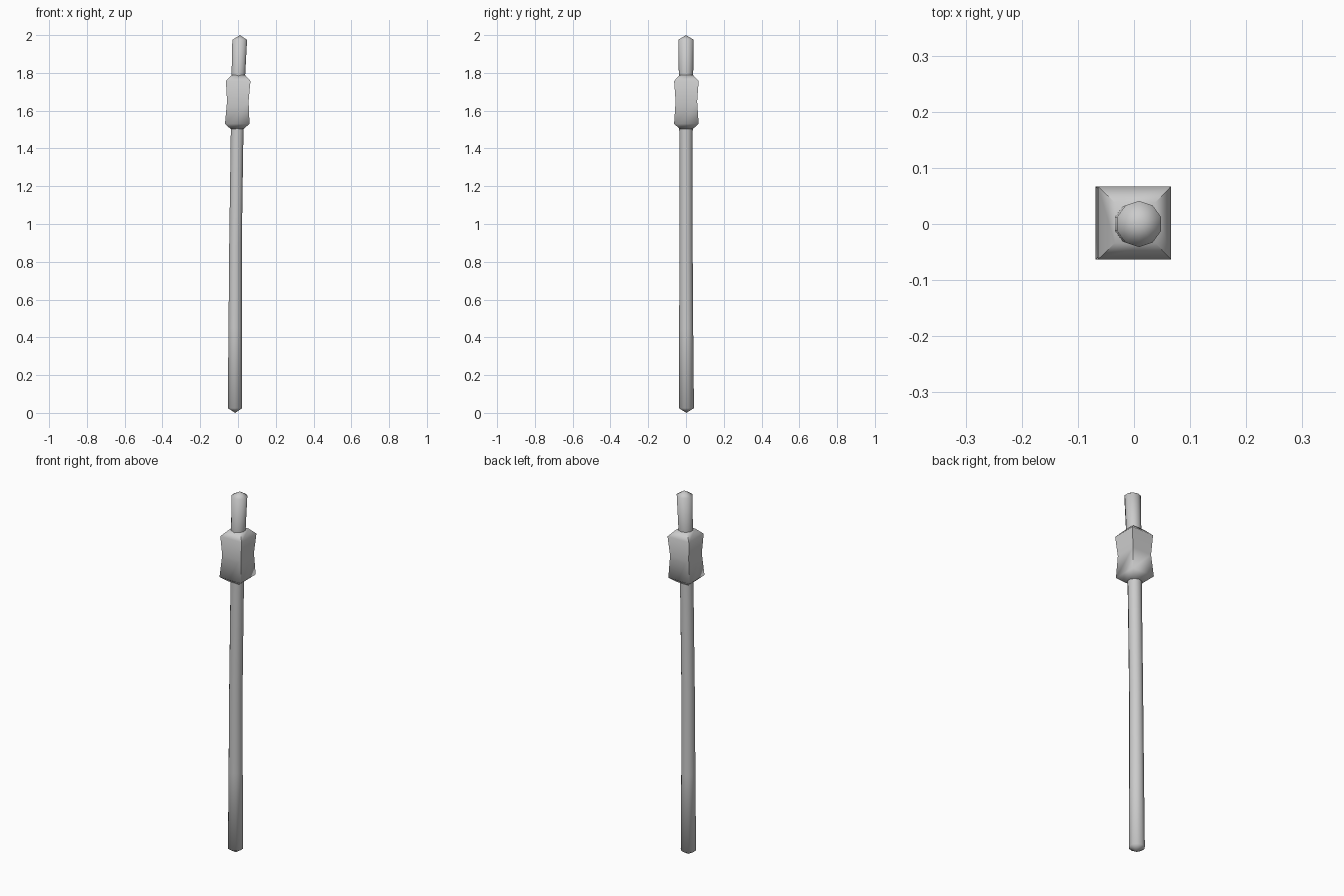
import bpy, bmesh
from math import cos, sin, pi, radians

if "Cube" in bpy.data.objects:
    bpy.data.objects.remove(bpy.data.objects["Cube"])


def loft(name, rings, sides, phase, smooth_angle):
    """Skin rings of (z, x, y, radius); zero radius makes a pole."""
    bm = bmesh.new()
    loops = []
    for z, x, y, r in rings:
        if r == 0:
            loops.append([bm.verts.new((x, y, z))])
        else:
            loops.append([bm.verts.new((x + r * cos(phase + 2 * pi * i / sides),
                                        y + r * sin(phase + 2 * pi * i / sides), z))
                          for i in range(sides)])
    for a, b in zip(loops, loops[1:]):
        for i in range(sides):
            j = (i + 1) % sides
            if len(a) == 1:
                bm.faces.new((a[0], b[j], b[i]))
            elif len(b) == 1:
                bm.faces.new((a[i], a[j], b[0]))
            else:
                bm.faces.new((a[i], a[j], b[j], b[i]))
    for loop in (loops[0], loops[-1]):
        if len(loop) > 1:
            bm.faces.new(loop)
    bmesh.ops.recalc_face_normals(bm, faces=bm.faces[:])
    mesh = bpy.data.meshes.new(name)
    bm.to_mesh(mesh)
    bm.free()
    ob = bpy.data.objects.new(name, mesh)
    bpy.context.collection.objects.link(ob)
    bpy.ops.object.select_all(action='DESELECT')
    ob.select_set(True)
    bpy.context.view_layer.objects.active = ob
    bpy.ops.object.shade_smooth_by_angle(angle=radians(smooth_angle))
    return ob


# Slightly bent handle with pointed, shallow ends
loft("handle", [
    (0.0, -0.015, 0.002, 0),
    (0.025, -0.016, 0.002, 0.040),
    (0.45, -0.015, 0.001, 0.037),
    (0.9, -0.013, 0.0, 0.035),
    (1.4, -0.006, 0.0, 0.035),
    (1.79, 0.002, 0.0, 0.038),
    (1.975, 0.009, 0.0, 0.041),
    (2.0, 0.010, 0.0, 0),
], 10, pi / 10, 80)

# Square head with a narrowed waist and sloping caps
root2 = 2 ** 0.5
loft("head", [(z, x, 0.002, half * root2) for z, x, half in (
    (1.503, -0.005, 0.034),
    (1.53, -0.004, 0.065),
    (1.65, -0.001, 0.057),
    (1.757, 0.001, 0.065),
    (1.788, 0.002, 0.036),
)], 4, pi / 4, 60)
